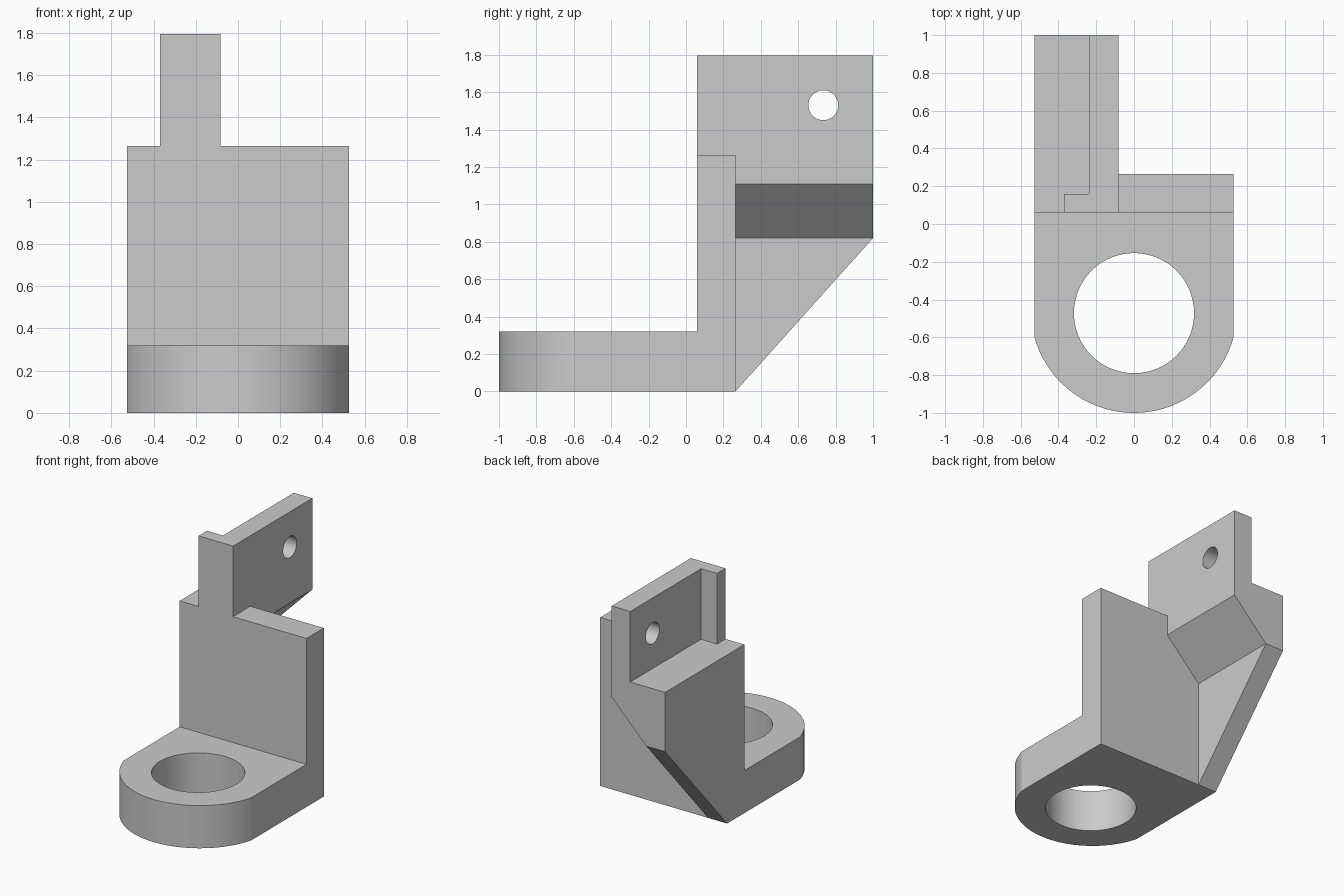
import bpy, bmesh, math
from mathutils import Vector

cube = bpy.data.objects.get("Cube")
if cube:
    bpy.data.objects.remove(cube, do_unlink=True)

# Single plain grey
GREY = (0.6, 0.6, 0.6, 1.0)
grey = bpy.data.materials.new("plain grey")
grey.use_nodes = True
grey.diffuse_color = GREY
grey.node_tree.nodes["Principled BSDF"].inputs["Base Color"].default_value = GREY

# How a profile point (u, v) at depth d maps to space, by extrusion axis
PLACE = {
    "x": lambda u, v, d: Vector((d, u, v)),
    "y": lambda u, v, d: Vector((u, d, v)),
    "z": lambda u, v, d: Vector((u, v, d)),
}


def prism(name, axis, profile, start, end):
    """Extrude a closed profile along an axis."""
    place = PLACE[axis]
    bm = bmesh.new()
    face = bm.faces.new([bm.verts.new(place(u, v, start)) for u, v in profile])
    grown = bmesh.ops.extrude_face_region(bm, geom=[face])["geom"]
    bmesh.ops.translate(bm, vec=place(0, 0, end - start),
                        verts=[g for g in grown if isinstance(g, bmesh.types.BMVert)])
    bmesh.ops.recalc_face_normals(bm, faces=bm.faces)
    mesh = bpy.data.meshes.new(name)
    bm.to_mesh(mesh)
    bm.free()
    mesh.materials.append(grey)
    obj = bpy.data.objects.new(name, mesh)
    bpy.context.collection.objects.link(obj)
    return obj


def arc(cu, cv, radius, first, last, count):
    steps = [first + (last - first) * i / count for i in range(count + 1)]
    return [(cu + radius * math.cos(a), cv + radius * math.sin(a)) for a in steps]


def circle(cu, cv, radius, count=64):
    return arc(cu, cv, radius, 0, math.tau, count)[:-1]


def rect(u0, u1, v0, v1):
    return [(u0, v0), (u1, v0), (u1, v1), (u0, v1)]


def combine(target, tool, operation):
    """Apply a boolean and discard the tool."""
    mod = target.modifiers.new(operation.lower(), "BOOLEAN")
    mod.operation = operation
    mod.solver = "EXACT"
    mod.object = tool
    bpy.context.view_layer.objects.active = target
    bpy.ops.object.modifier_apply(modifier=mod.name)
    bpy.data.objects.remove(tool, do_unlink=True)


HALF = 0.527                 # half width of the bracket
WALL_FRONT, WALL_BACK = 0.06, 0.265
LEDGE, TOP = 1.265, 1.795    # wall top and plate top
INNER, RIB = -0.083, -0.37   # arm inner side and rib inner side

# Upright wall, with the foot in one L-shaped bracket
bracket = prism("bracket", "x",
                [(-0.2, 0), (WALL_BACK, 0), (WALL_BACK, LEDGE),
                 (WALL_FRONT, LEDGE), (WALL_FRONT, 0.32), (-0.2, 0.32)], -HALF, HALF)

# Foot with a rounded front
radius = 0.547
centre = radius - 1.0
tilt = math.acos(HALF / radius)
nose = arc(0, centre, radius, -math.pi + tilt, -tilt, 40)
foot = prism("foot", "z", nose + [(HALF, -0.1), (-HALF, -0.1)], 0, 0.32)

# Arm reaching back: ledge, tall plate and sloped underside
arm = prism("arm", "y",
            [(-HALF, 0.82), (RIB, 0.82), (INNER, 1.11), (INNER, TOP),
             (-0.237, TOP), (-0.237, LEDGE), (-HALF, LEDGE)], WALL_FRONT, 1.0)

# Triangular rib below the arm
rib = prism("rib", "x",
            [(0.16, 0), (WALL_BACK, 0), (1, 0.82), (1, 0.9), (0.16, 0.9)], -HALF, RIB)

# Short stop post at the front of the plate
post = prism("post", "z", rect(RIB, -0.15, WALL_FRONT, 0.16), 1.15, TOP)

for part in (foot, arm, rib, post):
    combine(bracket, part, "UNION")

# Bore in the foot and pin hole in the plate
combine(bracket, prism("bore_cutter", "z", circle(0, -0.472, 0.318), -0.1, 0.5), "DIFFERENCE")
combine(bracket, prism("pin_cutter", "x", circle(0.734, 1.53, 0.08, 40), -0.4, 0.1), "DIFFERENCE")

# Merge flat faces and smooth only the curved ones
bm = bmesh.new()
bm.from_mesh(bracket.data)
bmesh.ops.remove_doubles(bm, verts=bm.verts, dist=0.0001)
bmesh.ops.dissolve_limit(bm, angle_limit=math.radians(0.5), verts=bm.verts, edges=bm.edges)
bm.to_mesh(bracket.data)
bm.free()
bpy.ops.object.select_all(action="DESELECT")
bracket.select_set(True)
bpy.context.view_layer.objects.active = bracket
bpy.ops.object.shade_smooth_by_angle(angle=math.radians(12))
